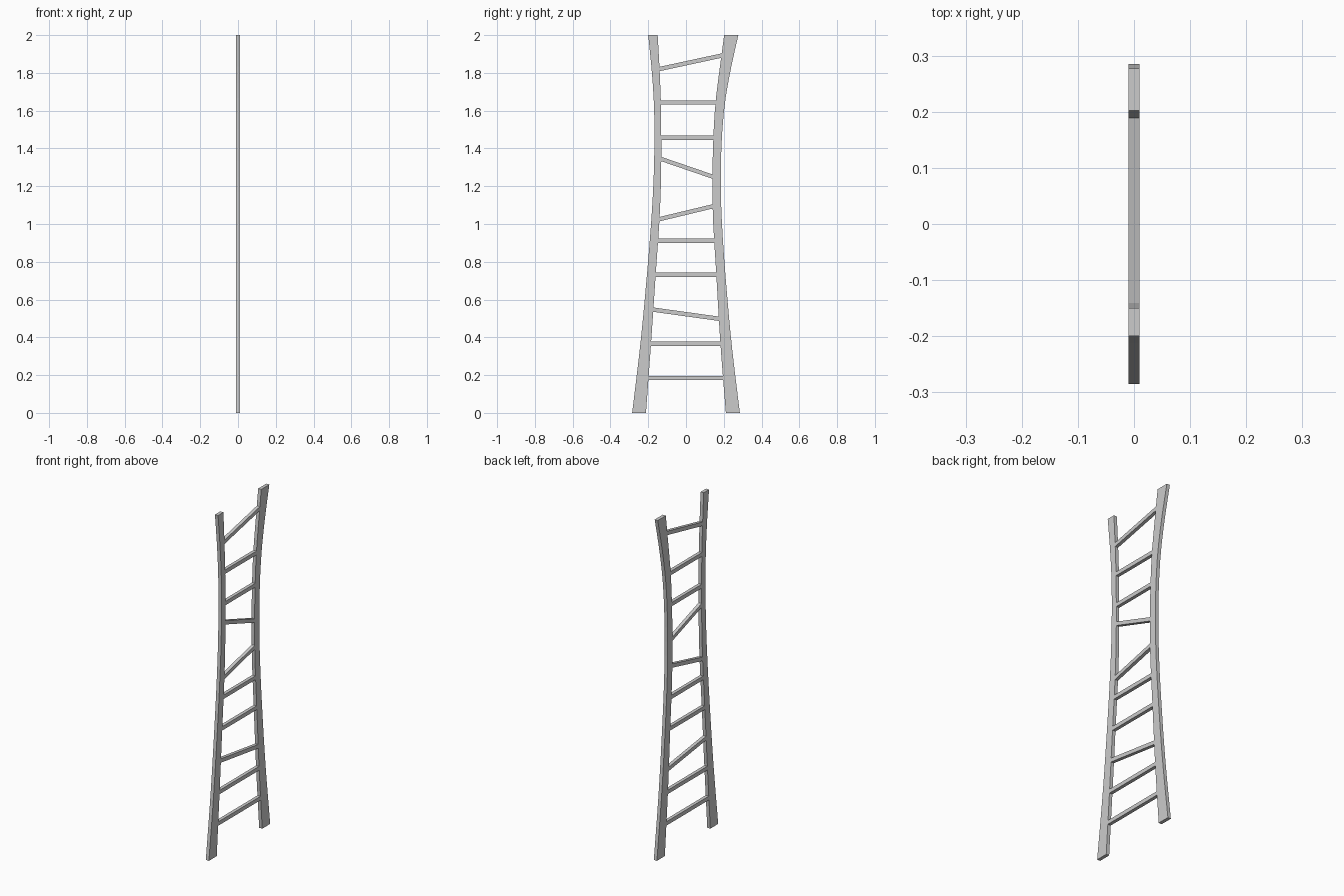
import bpy, bmesh

if "Cube" in bpy.data.objects:
    bpy.data.objects.remove(bpy.data.objects["Cube"])

HALF = 0.01      # half thickness in x
RUNG_H = 0.023   # rung height

# rail outlines: (z, outer y, inner y)
LEFT = [(0, -.285, -.212), (.37, -.241, -.185), (.74, -.206, -.160),
        (1.03, -.183, -.140), (1.25, -.171, -.132), (1.46, -.167, -.131),
        (1.64, -.170, -.133), (1.82, -.182, -.140), (2, -.200, -.150)]
RIGHT = [(0, .285, .211), (.37, .241, .182), (.74, .208, .160),
         (1.03, .189, .143), (1.25, .184, .140), (1.46, .190, .145),
         (1.64, .206, .156), (1.82, .237, .178), (2, .277, .202)]
# rungs: z at left end, z at right end
RUNGS = [(.185, .185), (.366, .366), (.547, .498), (.731, .731), (.912, .912),
         (1.025, 1.094), (1.345, 1.25), (1.457, 1.457), (1.643, 1.643), (1.82, 1.892)]


def sample(pts, z):
    """Smooth cubic interpolation of the rail outline at height z."""
    n = len(pts)

    def slope(i, k):
        a, b = pts[max(i - 1, 0)], pts[min(i + 1, n - 1)]
        return (b[k] - a[k]) / (b[0] - a[0])
    i = max(j for j in range(n - 1) if pts[j][0] <= z + 1e-9)
    a, b = pts[i], pts[i + 1]
    h = b[0] - a[0]
    t = (z - a[0]) / h
    return [(2*t**3 - 3*t*t + 1) * a[k] + (t**3 - 2*t*t + t) * h * slope(i, k)
            + (3*t*t - 2*t**3) * b[k] + (t**3 - t*t) * h * slope(i + 1, k) for k in (1, 2)]


def strip(name, sections):
    """Rectangular bar through sections, each a pair of (y, z) edge points."""
    bm = bmesh.new()
    rings = [[bm.verts.new((x, *p)) for x, p in
              ((-HALF, a), (HALF, a), (HALF, b), (-HALF, b))] for a, b in sections]
    for r, s in zip(rings, rings[1:]):
        for i in range(4):
            j = (i + 1) % 4
            bm.faces.new((r[i], r[j], s[j], s[i]))
    bm.faces.new(rings[0])
    bm.faces.new(rings[-1])
    bmesh.ops.recalc_face_normals(bm, faces=bm.faces)
    me = bpy.data.meshes.new(name)
    bm.to_mesh(me)
    bm.free()
    bpy.context.collection.objects.link(bpy.data.objects.new(name, me))


# Curved, tapering side rails
for name, pts in (("left_rail", LEFT), ("right_rail", RIGHT)):
    secs = []
    for i in range(25):
        z = 2 * i / 24
        outer, inner = sample(pts, z)
        secs.append(((outer, z), (inner, z)))
    strip(name, secs)

# Rungs, some crooked, ends tucked just inside the rails
for n, (zl, zr) in enumerate(RUNGS, 1):
    yl = sample(LEFT, zl)[1] - .003
    yr = sample(RIGHT, zr)[1] + .003
    h = RUNG_H / 2
    strip(f"rung_{n:02d}", [((yl, zl - h), (yl, zl + h)), ((yr, zr - h), (yr, zr + h))])
